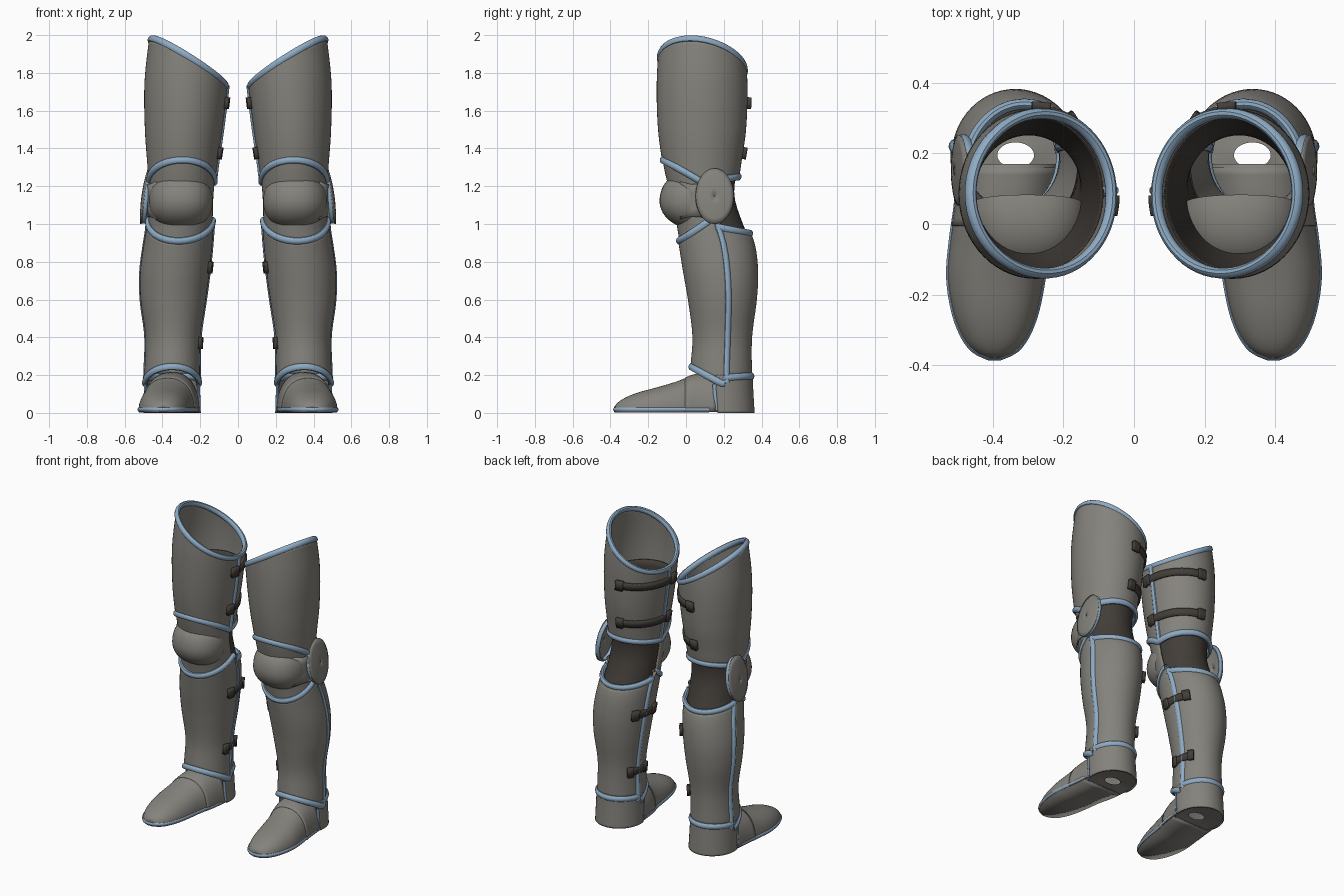
import bpy, bmesh, math
from mathutils import Vector, Matrix

if "Cube" in bpy.data.objects:
    bpy.data.objects.remove(bpy.data.objects["Cube"])

def material(name, rgb):
    m = bpy.data.materials.new(name)
    m.diffuse_color = (*rgb, 1)
    m.use_nodes = True
    m.node_tree.nodes["Principled BSDF"].inputs["Base Color"].default_value = m.diffuse_color
    return m

STEEL = material("grey steel", (0.235, 0.225, 0.202))
BLUE = material("blue trim", (0.27, 0.405, 0.55))
DARK = material("dark leather", (0.055, 0.047, 0.04))
R = math.radians

# Leg outline at each height: z, inner x, outer x, front y, back y
LEG = [(0.0, .205, .492, .045, .355), (0.2, .21, .488, .03, .345),
       (0.4, .207, .482, .042, .345), (0.6, .178, .508, .018, .370),
       (0.75, .158, .510, -.008, .377), (0.9, .143, .490, -.032, .358),
       (1.0, .137, .474, -.048, .315), (1.15, .132, .465, -.08, .27),
       (1.3, .117, .474, -.115, .285), (1.5, .088, .488, -.143, .313),
       (1.75, .058, .490, -.150, .320), (2.0, .042, .464, -.135, .300)]

def interp(table, u):
    """Smooth interpolation of a table keyed by its first column."""
    n = len(table)
    u = min(max(u, table[0][0]), table[-1][0])
    i = max(k for k in range(n - 1) if table[k][0] <= u)
    a, b = table[i], table[i + 1]
    p, q = table[max(i - 1, 0)], table[min(i + 2, n - 1)]
    d = b[0] - a[0]
    s = (u - a[0]) / d
    out = []
    for j in range(1, len(a)):
        m0 = (b[j] - p[j]) / (b[0] - p[0]) * d
        m1 = (q[j] - a[j]) / (q[0] - a[0]) * d
        out.append((2*s**3 - 3*s*s + 1)*a[j] + (s**3 - 2*s*s + s)*m0
                   + (3*s*s - 2*s**3)*b[j] + (s**3 - s*s)*m1)
    return out

def leg(t, z, off=0.0):
    """Point on the leg: t=0 outer side, 90 back, 180 inner side, 270 front."""
    x0, x1, y0, y1 = interp(LEG, z)
    return Vector(((x0 + x1)/2 + ((x1 - x0)/2 + off)*math.cos(R(t)),
                   (y0 + y1)/2 + ((y1 - y0)/2 + off)*math.sin(R(t)), z))

def finish(name, bm, mat, thick=0.0):
    bmesh.ops.recalc_face_normals(bm, faces=bm.faces)
    me = bpy.data.meshes.new(name)
    bm.to_mesh(me)
    bm.free()
    me.materials.append(mat)
    ob = bpy.data.objects.new(name, me)
    bpy.context.collection.objects.link(ob)
    if thick:
        mod = ob.modifiers.new("thickness", 'SOLIDIFY')
        mod.thickness = thick
        mod.offset = 0
    ob.modifiers.new("other leg", 'MIRROR').use_mirror_merge = False
    bpy.context.view_layer.objects.active = ob
    ob.select_set(True)
    bpy.ops.object.shade_smooth_by_angle(angle=R(40))
    ob.select_set(False)
    return ob

def grid(name, rows, mat, closed=False, thick=0.0):
    bm = bmesh.new()
    vs = [[bm.verts.new(p) for p in row] for row in rows]
    n = len(rows[0])
    for a, b in zip(vs, vs[1:]):
        for j in range(n if closed else n - 1):
            k = (j + 1) % n
            bm.faces.new((a[j], a[k], b[k], b[j]))
    return finish(name, bm, mat, thick)

def plate(name, t0, t1, low, high, mat, off=0.0, thick=0.01, rows=16):
    full = t1 - t0 == 360
    n = max(6, int((t1 - t0) / 6))
    ts = [t0 + (t1 - t0)*j/n for j in range(n if full else n + 1)]
    pts = [[leg(t, low(t) + (high(t) - low(t))*i/rows, off) for t in ts]
           for i in range(rows + 1)]
    return grid(name, pts, mat, full, thick)

def tube(name, pts, centre, r=0.018, closed=False, mat=BLUE, flat=.8):
    """Rounded trim following pts; centre gives the outward direction."""
    n, rings = len(pts), []
    for i, p in enumerate(pts):
        a = pts[i - 1] if closed or i else p
        b = pts[(i + 1) % n] if closed or i < n - 1 else p
        tan = (b - a).normalized()
        side = tan.cross(p - Vector(centre)).normalized()
        up = side.cross(tan)
        rings.append([p + r*(flat*math.cos(R(k*36))*up + math.sin(R(k*36))*side) for k in range(10)])
    if closed:
        rings.append(rings[0])
    return grid(name, rings, mat, True)

def edge_trim(name, t0, t1, height, off=0.0, r=0.019):
    full = t1 - t0 == 360
    n = int((t1 - t0) / 6)
    pts = [leg(t, height(t), off) for t in (t0 + (t1 - t0)*j/n for j in range(n if full else n + 1))]
    return tube(name, pts, (.31, .13, sum(p.z for p in pts)/len(pts)), r, full)

def side_trim(name, t, z0, z1):
    pts = [leg(t, z0 + (z1 - z0)*i/16, .002) for i in range(17)]
    return tube(name, pts, (.31, .15, (z0 + z1)/2), .017)

def front(t): return max(0, -math.sin(R(t)))
def back(t): return max(0, math.sin(R(t)))

# Edge heights of the plates around the leg
def thigh_top(t): return 1.852 + .125*math.cos(R(t)) - .035*math.sin(R(t))
def thigh_low(t): return 1.22 + .12*front(t) + .03*back(t)
def shin_top(t): return 1.02 - .11*front(t)
def calf_top(t): return .99 - .04*back(t)
def shin_low(t): return .155 + .09*front(t)
def calf_low(t): return .185 + .01*back(t)
def level(z): return lambda t: z

# Thigh plate with trims
plate("thigh_plate", 0, 360, thigh_low, thigh_top, STEEL, rows=24)
edge_trim("thigh_top_trim", 0, 360, thigh_top, -.004, .019)
edge_trim("thigh_bottom_trim", 0, 360, thigh_low, .002)
side_trim("thigh_inner_trim", 178, 1.22, 1.735)

# Leather lining seen behind the knee and inside the thigh
plate("knee_lining", 0, 360, level(.9), level(1.62), DARK, -.016, .004)

# Knee guard: plate, squarish dome and side wing
plate("knee_plate", 180, 365, lambda t: shin_top(t) - .02, lambda t: thigh_low(t) + .02, STEEL, -.003)
bm = bmesh.new()
bmesh.ops.create_uvsphere(bm, u_segments=36, v_segments=24, radius=1)
bmesh.ops.bisect_plane(bm, geom=bm.verts[:] + bm.edges[:] + bm.faces[:], dist=1e-5,
                       plane_co=(0, .12, 0), plane_no=(0, 1, 0), clear_outer=True)
for v in bm.verts:
    v.co.x = math.copysign(abs(v.co.x)**.88, v.co.x)
    v.co.z = math.copysign(abs(v.co.z)**.88, v.co.z)
bmesh.ops.transform(bm, verts=bm.verts, matrix=Matrix.Translation((.302, .03, 1.122))
                    @ Matrix.Rotation(R(-13), 4, 'X') @ Matrix.Diagonal((.169, .17, .148, 1)))
finish("knee_dome", bm, STEEL)

def wing(k, u, x):
    """Point of the wing oval; u is the distance from its middle."""
    a = R(k * 10)
    return Vector((x - .02*math.sin(a)*u, .152 + .1*u*math.cos(a), 1.147 + .147*u*math.sin(a)))

grid("knee_wing", [[wing(k, u, .508 - .014*u*u) for k in range(36)]
                   for u in (.003, .3, .55, .8, 1)], STEEL, True, .007)
tube("knee_wing_trim", [wing(k, .92, .484) for k in range(36)], (.484, .152, 1.147), .015, True, flat=.7)
grid("knee_wing_bridge", [[Vector((x, y, 1.125 + h*s)) for h in (-1, -.5, 0, .5, 1)]
                          for x, y, s in ((.43, -.03, .1), (.468, .03, .085), (.482, .09, .09))],
     STEEL, thick=.008)

# Shin and calf plates with trims
plate("shin_plate", 172, 368, shin_low, shin_top, STEEL, .003, rows=24)
plate("calf_plate", 5, 175, calf_low, calf_top, STEEL, 0, rows=24)
edge_trim("shin_top_trim", 174, 366, shin_top, .004)
edge_trim("calf_top_trim", 6, 174, calf_top, .002)
edge_trim("shin_bottom_trim", 174, 366, shin_low, .004)
edge_trim("calf_bottom_trim", 6, 174, calf_low, .002)
side_trim("greave_outer_trim", 10, .16, 1.0)
side_trim("greave_inner_trim", 170, .16, 1.0)

# Straps with a buckle at each end
def strap(name, z, t0, t1):
    plate(name, t0, t1, level(z - .023), level(z + .023), DARK, .009, .014, 2)
    for i, t in enumerate((t0 + 4, t1 - 7)):
        plate(f"{name}_buckle_{i + 1}", t - 6, t + 7, level(z - .031), level(z + .031), DARK, .014, .024, 2)

strap("upper_thigh_strap", 1.64, 90, 194)
strap("lower_thigh_strap", 1.375, 90, 194)
strap("upper_greave_strap", .77, 143, 200)
strap("lower_greave_strap", .37, 143, 200)

# Foot outline along its length: y, inner x, outer x, height
FOOT = [(-.378, .378, .412, .03), (-.36, .338, .450, .052), (-.32, .305, .482, .078),
        (-.25, .277, .509, .106), (-.15, .257, .524, .133), (-.05, .243, .517, .163),
        (.05, .222, .503, .2), (.17, .208, .492, .212)]

def foot(y, a, grow=0.0):
    x0, x1, h = interp(FOOT, y)
    c, s = math.cos(R(a)), math.sin(R(a))
    return Vector(((x0 + x1)/2 + ((x1 - x0)/2 + grow)*math.copysign(abs(c)**.85, c), y,
                   .005 + (h - .005 + grow)*s**.9))

def foot_shell(name, y0, y1, n, grow=0.0):
    rows = [[foot(y0 + (y1 - y0)*i/n, a*7.5, grow) for a in range(25)] for i in range(n + 1)]
    return grid(name, rows, STEEL, thick=.006)

foot_shell("foot_plate", -.378, .17, 36)
foot_shell("ankle_plate", -.005, .16, 8, .003)
ys = [-.378 + .5*(i/24)**1.5 for i in range(25)]
grid("toe_cap", [[foot(-.378, a*15) for a in range(13)],
                 [foot(-.378, 0 if a < 6 else 180) + Vector((0, -.003, 0)) for a in range(13)]], STEEL)
grid("foot_sole", [[foot(y, 0), foot(y, 180)] for y in ys], STEEL, thick=.006)
rim = [foot(y, 0) for y in reversed(ys)] + [foot(y, 180) for y in ys]
tube("sole_trim", [p + Vector((0, 0, .013)) for p in rim], (.37, 0, .018), .01)

# Heel cup, its open underside and trims
plate("heel_cup", -12, 192, level(0.0), level(.2), STEEL, .003)
grid("heel_sole", [[leg(t, 0) + Vector((0, 0, .004)) for t in range(0, 360, 10)],
                   [Vector((.335 + .052*math.cos(R(t)), .195 + .036*math.sin(R(t)), .02))
                    for t in range(0, 360, 10)]], STEEL, True)
for name, t in (("heel_outer_trim", -14), ("heel_inner_trim", 194)):
    tube(name, [leg(t, .012 + .14*i/6, .004) for i in range(7)], (.35, .2, .08), .01)
